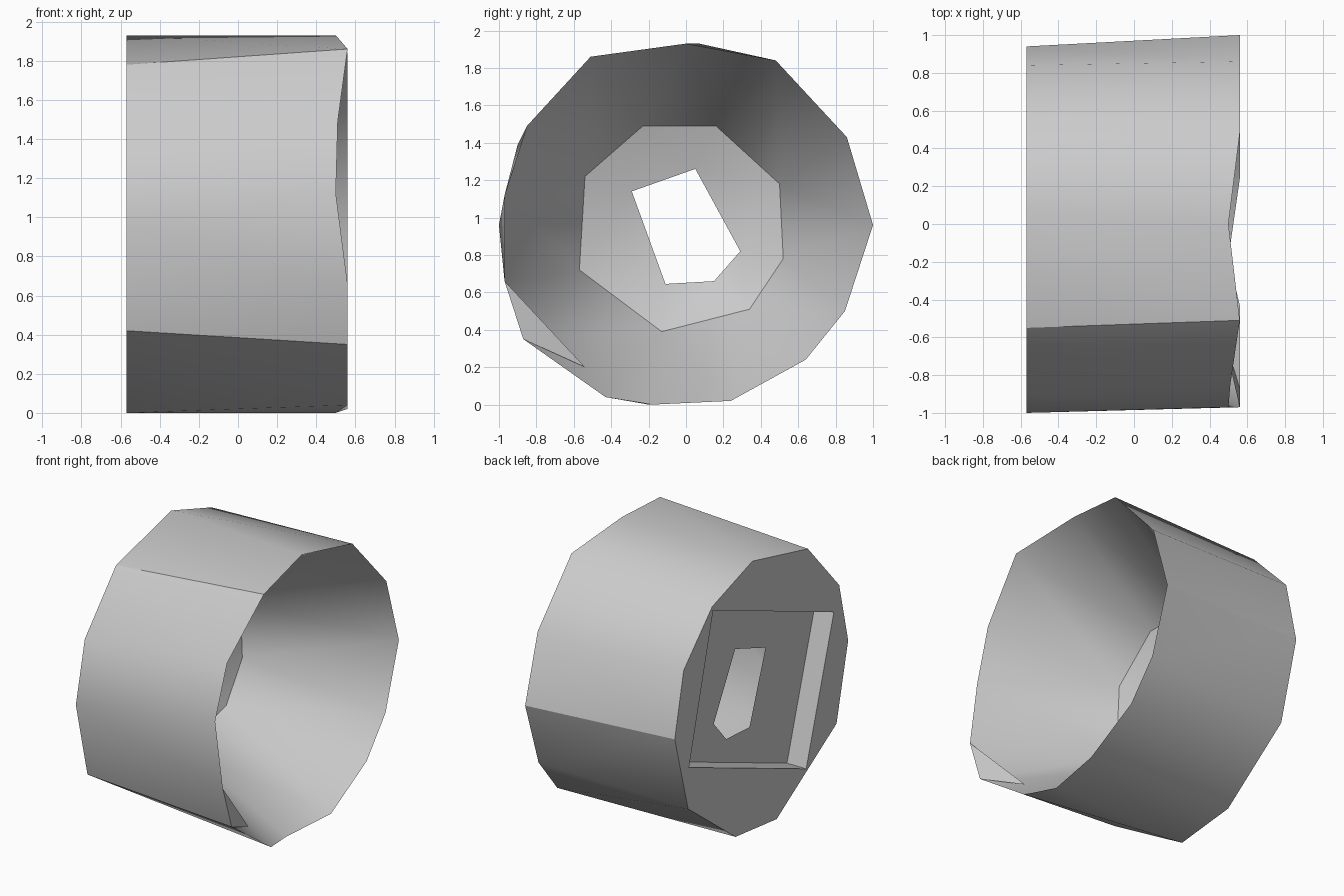
import bpy
import bmesh
from math import atan2, radians

cube = bpy.data.objects.get("Cube")
if cube:
    bpy.data.objects.remove(cube, do_unlink=True)

grey = bpy.data.materials.new("plain_grey")
grey.use_nodes = True
grey.diffuse_color = (0.6, 0.6, 0.6, 1)
grey.node_tree.nodes["Principled BSDF"].inputs["Base Color"].default_value = (0.6, 0.6, 0.6, 1)

BACK, RECESS, FLOOR, RIM, DIP = -0.57, -0.42, -0.33, 0.56, 0.5


def angle(v):
    return atan2(v.co.z - 0.95, v.co.y)


def ring(bm, x, outline):
    """Closed outline around the x axis, sorted by angle."""
    return sorted([bm.verts.new((p[2] if len(p) > 2 else x, p[0], p[1])) for p in outline], key=angle)


def loft(bm, a, b):
    """Triangle strip between two outlines with different point counts."""
    def middle(r, k):
        if k >= len(r):
            return 100
        following = angle(r[k + 1]) if k + 1 < len(r) else angle(r[0]) + radians(360)
        return (angle(r[k]) + following) / 2

    i = j = 0
    while i < len(a) or j < len(b):
        p, q = a[i % len(a)], b[j % len(b)]
        if middle(a, i) < middle(b, j):
            i += 1
            bm.faces.new((p, a[i % len(a)], q))
        else:
            j += 1
            bm.faces.new((p, b[j % len(b)], q))


def fill(bm, *rings):
    """Flat face between an outline and the hole in it."""
    edges = []
    for r in rings:
        for p, q in zip(r, r[1:] + r[:1]):
            edges.append(bm.edges.get((p, q)) or bm.edges.new((p, q)))
    bmesh.ops.triangle_fill(bm, edges=edges, use_beauty=True, normal=(1, 0, 0))


def finish(bm, name):
    bmesh.ops.recalc_face_normals(bm, faces=bm.faces[:])
    mesh = bpy.data.meshes.new(name)
    bm.to_mesh(mesh)
    bm.free()
    mesh.materials.append(grey)
    obj = bpy.data.objects.new(name, mesh)
    bpy.context.collection.objects.link(obj)
    bpy.ops.object.select_all(action="DESELECT")
    obj.select_set(True)
    bpy.context.view_layer.objects.active = obj
    bpy.ops.object.shade_smooth_by_angle(angle=radians(32))


# Outlines as (y, z) with an optional own x
rim_outline = [(0, 1.93, DIP), (0.48, 1.84), (0.86, 1.43), (1, 0.96), (0.85, 0.5), (0.64, 0.24),
               (0.24, 0.02), (-0.18, 0, DIP), (-0.43, 0.04), (-0.87, 0.35), (-0.97, 0.66),
               (-0.97, 1.12, DIP), (-0.85, 1.49, 0.51), (-0.51, 1.86)]
back_outline = [(0.07, 1.93), (0.52, 1.78), (0.84, 1.45), (0.94, 1), (0.79, 0.45), (0.26, 0.05),
                (-0.2, 0), (-0.87, 0.42), (-1, 0.96), (-0.9, 1.39), (-0.55, 1.78)]
floor_outline = [(-0.23, 1.49), (0.16, 1.49), (0.5, 1.18), (0.52, 0.78), (0.34, 0.51),
                 (-0.13, 0.39), (-0.57, 0.72), (-0.54, 1.22)]
recess_outline = [(0.51, 1.75), (-0.84, 1.22), (-0.53, 0.23), (0.78, 0.74)]
hole_outline = [(-0.29, 1.14), (0.05, 1.26), (0.29, 0.82), (0.15, 0.66), (-0.11, 0.645)]

# Cup: outer wall, inner wall, back with a recess, and floor with a hole
bm = bmesh.new()
rim = ring(bm, RIM, rim_outline)
back = ring(bm, BACK, back_outline)
floor = ring(bm, FLOOR, floor_outline)
mouth = ring(bm, BACK, recess_outline)
recess = ring(bm, RECESS, recess_outline)
hole = ring(bm, RECESS, hole_outline)
loft(bm, rim, back)
loft(bm, rim, floor)
loft(bm, mouth, recess)
fill(bm, back, mouth)
fill(bm, recess, hole)
fill(bm, floor, hole)
finish(bm, "cup_body")

# Small flap folded in at the rim
bm = bmesh.new()
bm.faces.new([bm.verts.new(p) for p in ((RIM, -0.97, 0.66), (RIM, -0.87, 0.35), (0.46, -0.54, 0.2))])
finish(bm, "rim_flap")
